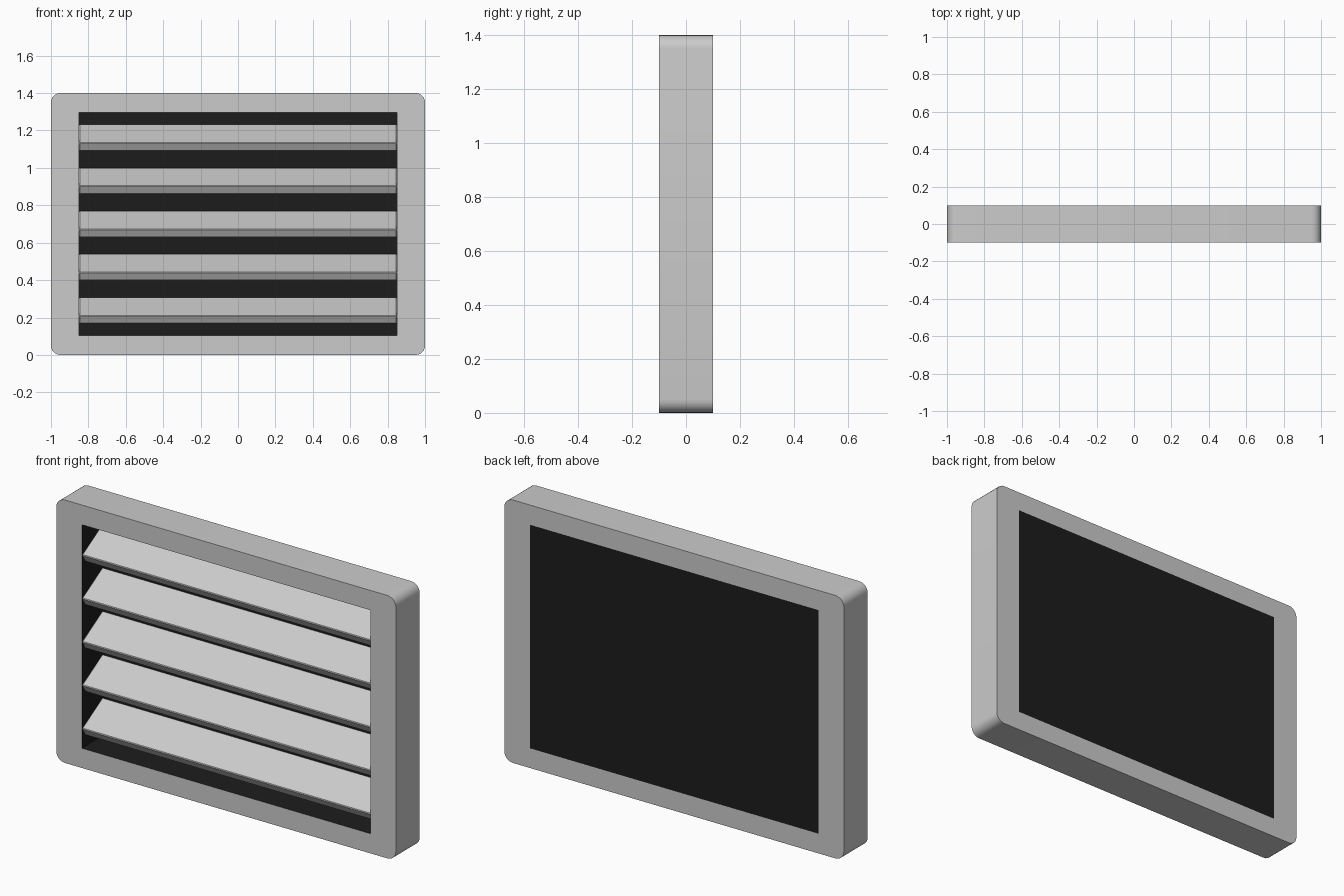
import bpy, bmesh
from math import sin, cos, pi, radians

if "Cube" in bpy.data.objects:
    bpy.data.objects.remove(bpy.data.objects["Cube"])

HALF_W, HEIGHT, DEPTH, RADIUS = 1.0, 1.4, 0.1, 0.05
OPEN_W, OPEN_LOW, OPEN_HIGH = 0.85, 0.105, 1.295
SEG = 6

dark = bpy.data.materials.new("dark_interior")
dark.diffuse_color = (0.012, 0.012, 0.012, 1)
dark.use_nodes = True
dark.node_tree.nodes["Principled BSDF"].inputs["Base Color"].default_value = dark.diffuse_color
grey = bpy.data.materials.new("frame_grey")
grey.diffuse_color = (0.8, 0.8, 0.8, 1)
grey.use_nodes = True
grey.node_tree.nodes["Principled BSDF"].inputs["Base Color"].default_value = grey.diffuse_color
grey = None  # grey parts use an empty slot


def add_object(name, bm):
    bmesh.ops.recalc_face_normals(bm, faces=bm.faces)
    mesh = bpy.data.meshes.new(name)
    bm.to_mesh(mesh)
    bm.free()
    obj = bpy.data.objects.new(name, mesh)
    bpy.context.collection.objects.link(obj)
    return obj


def box(name, size, location, tilt=0.0):
    bm = bmesh.new()
    bmesh.ops.create_cube(bm, size=1)
    bmesh.ops.scale(bm, vec=size, verts=bm.verts)
    obj = add_object(name, bm)
    obj.location = location
    obj.rotation_euler.x = tilt
    return obj


def smooth(obj):
    bpy.ops.object.select_all(action='DESELECT')
    obj.select_set(True)
    bpy.context.view_layer.objects.active = obj
    bpy.ops.object.shade_smooth_by_angle(angle=radians(30))


# Frame: rounded outer outline, square opening with dark inner walls
outer = []
for i, (sx, sz) in enumerate([(1, 1), (-1, 1), (-1, -1), (1, -1)]):
    cx = sx * (HALF_W - RADIUS)
    cz = HEIGHT / 2 + sz * (HEIGHT / 2 - RADIUS)
    for k in range(SEG + 1):
        a = (i + k / SEG) * pi / 2
        outer.append((cx + RADIUS * cos(a), cz + RADIUS * sin(a)))
inner = [(OPEN_W, OPEN_HIGH), (-OPEN_W, OPEN_HIGH),
         (-OPEN_W, OPEN_LOW), (OPEN_W, OPEN_LOW)]

bm = bmesh.new()
rings = []
for y in (-DEPTH, DEPTH):
    o = [bm.verts.new((x, y, z)) for x, z in outer]
    n = [bm.verts.new((x, y, z)) for x, z in inner]
    rings.append((o, n))
    for i in range(4):
        start = i * (SEG + 1) + SEG // 2
        rim = [o[(start + k) % len(o)] for k in range(SEG + 2)]
        bm.faces.new(rim + [n[(i + 1) % 4], n[i]])
for which, slot in ((0, 0), (1, 1)):
    a, b = rings[0][which], rings[1][which]
    for i in range(len(a)):
        j = (i + 1) % len(a)
        bm.faces.new((a[i], a[j], b[j], b[i])).material_index = slot
frame = add_object("frame", bm)
frame.data.materials.append(None)
frame.data.materials.append(dark)
smooth(frame)

# Dark panel closing the back of the opening
panel = box("back_panel", (2 * OPEN_W, 0.01, OPEN_HIGH - OPEN_LOW),
            (0, DEPTH - 0.005, HEIGHT / 2))
panel.data.materials.append(dark)

# Five slats, sloping down towards the front
for i in range(5):
    slat = box(f"slat_{i + 1}", (2 * OPEN_W, 0.2, 0.05),
               (0, -0.001, HEIGHT / 2 + (i - 2) * 0.231), radians(30))
    bevel = slat.modifiers.new("edge_bevel", 'BEVEL')
    bevel.width = 0.004
    bevel.segments = 1
